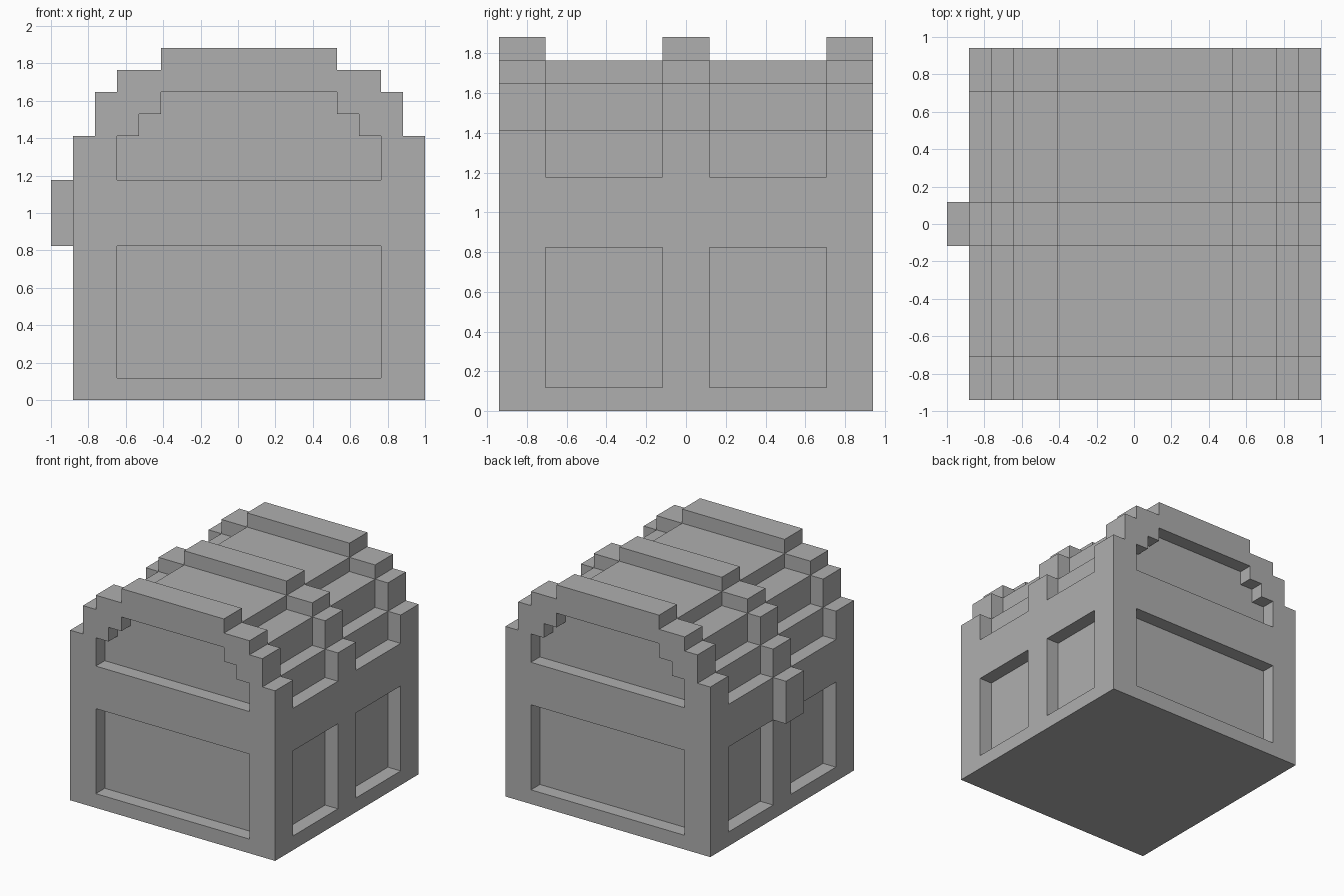
import bpy
import bmesh

U = 2 / 17          # one block of the grid
SHIFT = 0.5         # the shell sits half a block off centre to leave room for the latch

cube = bpy.data.objects.get("Cube")
if cube:
    bpy.data.objects.remove(cube, do_unlink=True)

grey = bpy.data.materials.new("plain_grey")
grey.use_nodes = True
colour = (0.43, 0.43, 0.43, 1)
grey.diffuse_color = colour
grey.node_tree.nodes["Principled BSDF"].inputs["Base Color"].default_value = colour


def mirrored(half):
    """Close a right-hand outline with its left-hand mirror image."""
    return half + [(-x, z) for x, z in reversed(half)]


def prism(bm, outline, y0, y1):
    """Extrude an x-z outline from y0 to y1, in blocks."""
    verts = [bm.verts.new(((x + SHIFT) * U, y0 * U, z * U)) for x, z in outline]
    face = bm.faces.new(verts)
    new = bmesh.ops.extrude_face_region(bm, geom=[face])["geom"]
    moved = [v for v in new if isinstance(v, bmesh.types.BMVert)]
    bmesh.ops.translate(bm, verts=moved, vec=(0, (y1 - y0) * U, 0))


def rect(x0, x1, z0, z1):
    return [(x0, z0), (x1, z0), (x1, z1), (x0, z1)]


def make_object(name, prisms):
    bm = bmesh.new()
    for outline, y0, y1 in prisms:
        prism(bm, outline, y0, y1)
    bmesh.ops.recalc_face_normals(bm, faces=bm.faces[:])
    mesh = bpy.data.meshes.new(name)
    bm.to_mesh(mesh)
    bm.free()
    mesh.materials.append(grey)
    obj = bpy.data.objects.new(name, mesh)
    bpy.context.collection.objects.link(obj)
    return obj


# Solid chest with a stepped lid
shell_half = [(8, 0), (8, 12), (7, 12), (7, 14), (6, 14), (6, 15), (4, 15), (4, 16)]
chest = make_object("chest_shell", [(mirrored(shell_half), -8, 8)])

# Sunken areas: end panels, side panels, and the lid bays between the hoops
lid_panel = mirrored([(6, 10), (6, 12), (5, 12), (5, 13), (4, 13), (4, 14)])
bay = mirrored([(9, 17), (9, 10), (7, 10), (7, 12), (6, 12), (6, 14), (4, 14), (4, 15)])
cuts = []
for s in (-1, 1):
    cuts += [(rect(-6, 6, 1, 7), 7 * s, 9 * s), (lid_panel, 7 * s, 9 * s), (bay, s, 6 * s)]
    for x0, x1 in ((-9, -7), (7, 9)):
        cuts.append((rect(x0, x1, 1, 7), s, 6 * s))
cutter = make_object("panel_cutter", cuts)
cutter.hide_render = True

carve = chest.modifiers.new("carve_panels", "BOOLEAN")
carve.operation = "DIFFERENCE"
carve.solver = "EXACT"
carve.object = cutter
bpy.context.view_layer.objects.active = chest
bpy.ops.object.modifier_apply(modifier=carve.name)
bpy.data.objects.remove(cutter, do_unlink=True)

# Latch on the right side
make_object("latch", [(rect(-9, -8, 7, 10), -1, 1)])
